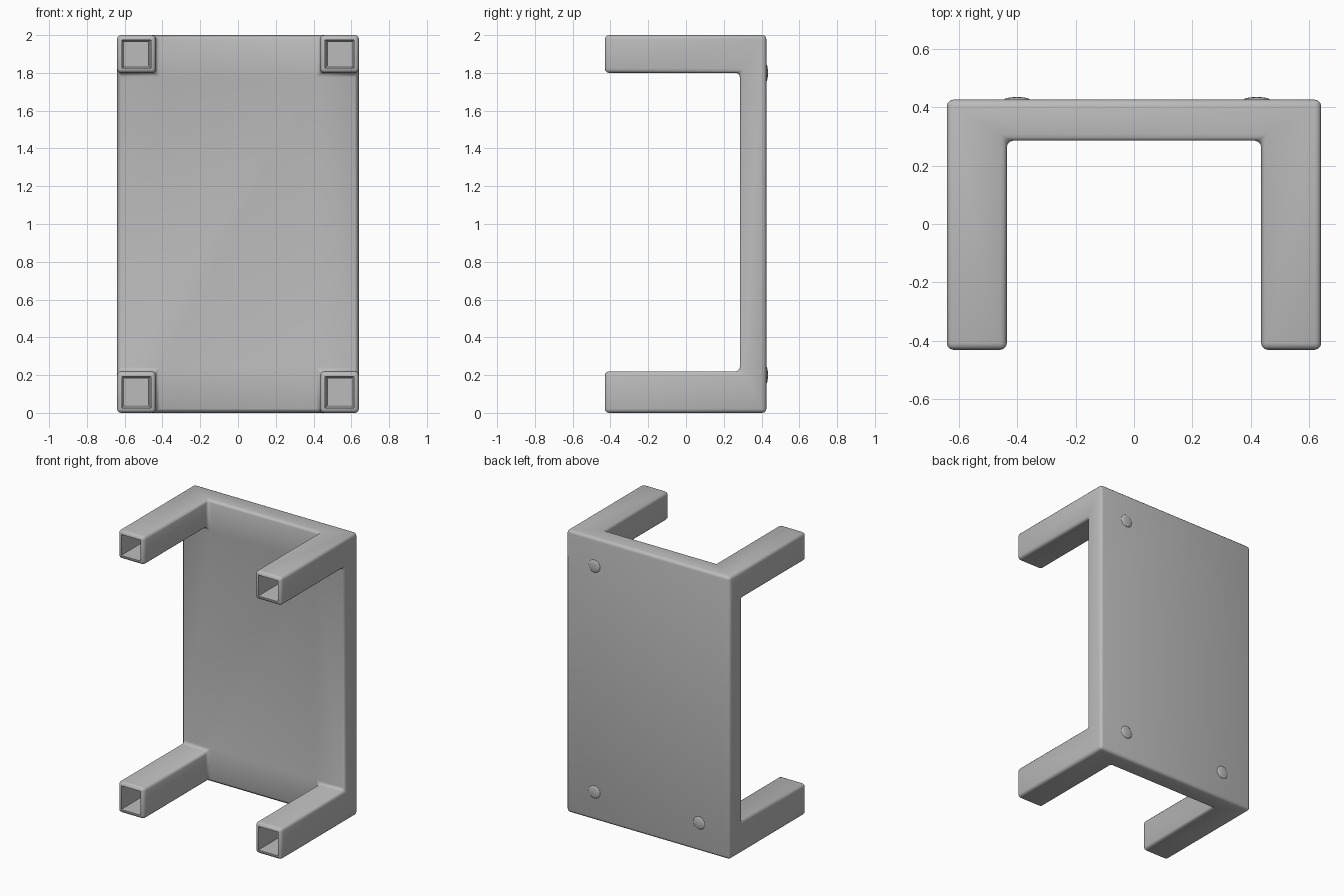
import bpy, bmesh, math
from mathutils import Vector

if "Cube" in bpy.data.objects:
    bpy.data.objects.remove(bpy.data.objects["Cube"])

grey = bpy.data.materials.new("plain grey")
grey.diffuse_color = (0.5, 0.5, 0.5, 1)
grey.use_nodes = True
grey.node_tree.nodes["Principled BSDF"].inputs["Base Color"].default_value = grey.diffuse_color

X = (-0.64, -0.435, 0.435, 0.64)   # leg edges across the top
Z = (0.0, 0.22, 1.8, 2.0)          # leg edges along the top
BACK, INNER, TIP = 0.425, 0.285, -0.43


def finish(bm, name):
    mesh = bpy.data.meshes.new(name)
    bm.to_mesh(mesh)
    bm.free()
    mesh.materials.append(grey)
    ob = bpy.data.objects.new(name, mesh)
    bpy.context.collection.objects.link(ob)
    bpy.ops.object.select_all(action='DESELECT')
    bpy.context.view_layer.objects.active = ob
    ob.select_set(True)
    bpy.ops.object.shade_smooth_by_angle(angle=math.radians(40))
    return ob


# Table top: a 3 x 3 grid of cells, extruded into a slab
bm = bmesh.new()
grid = [[bm.verts.new((x, INNER, z)) for z in Z] for x in X]
cells = {}
for i in range(3):
    for k in range(3):
        cells[i, k] = bm.faces.new((grid[i][k], grid[i + 1][k],
                                    grid[i + 1][k + 1], grid[i][k + 1]))
slab = bmesh.ops.extrude_face_region(bm, geom=list(bm.faces), use_keep_orig=True)
bmesh.ops.translate(bm, vec=(0, BACK - INNER, 0),
                    verts=[g for g in slab["geom"] if isinstance(g, bmesh.types.BMVert)])

# Legs: the corner cells pulled forward
for i in (0, 2):
    for k in (0, 2):
        leg = bmesh.ops.extrude_discrete_faces(bm, faces=[cells[i, k]])["faces"][0]
        bmesh.ops.translate(bm, vec=(0, TIP - INNER, 0), verts=leg.verts[:])
bmesh.ops.remove_doubles(bm, verts=bm.verts[:], dist=1e-5)
bmesh.ops.recalc_face_normals(bm, faces=bm.faces[:])

# Merge coplanar faces and round every edge and inside corner
bmesh.ops.dissolve_limit(bm, angle_limit=0.02, verts=bm.verts[:], edges=bm.edges[:])
bmesh.ops.bevel(bm, geom=bm.edges[:], offset=0.022, offset_type='OFFSET',
                segments=3, profile=0.5, affect='EDGES', clamp_overlap=True)
bmesh.ops.recalc_face_normals(bm, faces=bm.faces[:])

# Hollow leg ends: a thin rim, then a tapering socket
rims = [f for f in bm.faces if f.normal.y < -0.99 and f.calc_center_median().y < TIP + 0.005]
for rim in rims:
    bmesh.ops.inset_individual(bm, faces=[rim], thickness=0.006)
    hole = bmesh.ops.extrude_discrete_faces(bm, faces=[rim])["faces"][0]
    c = hole.calc_center_median()
    for v in hole.verts:
        v.co = c + (v.co - c) * 0.85 + Vector((0, 0.36 - TIP, 0))
finish(bm, "table_top_and_legs")

# Slight raised dimples on the back over the leg joints
for x, z in ((0.42, 1.8), (0.42, 0.2), (-0.4, 0.2)):
    bm = bmesh.new()
    bmesh.ops.create_uvsphere(bm, u_segments=16, v_segments=8, radius=1)
    for v in bm.verts:
        v.co = Vector((v.co.x * 0.045, v.co.y * 0.009, v.co.z * 0.045)) + Vector((x, BACK, z))
    finish(bm, "back_dimple")
